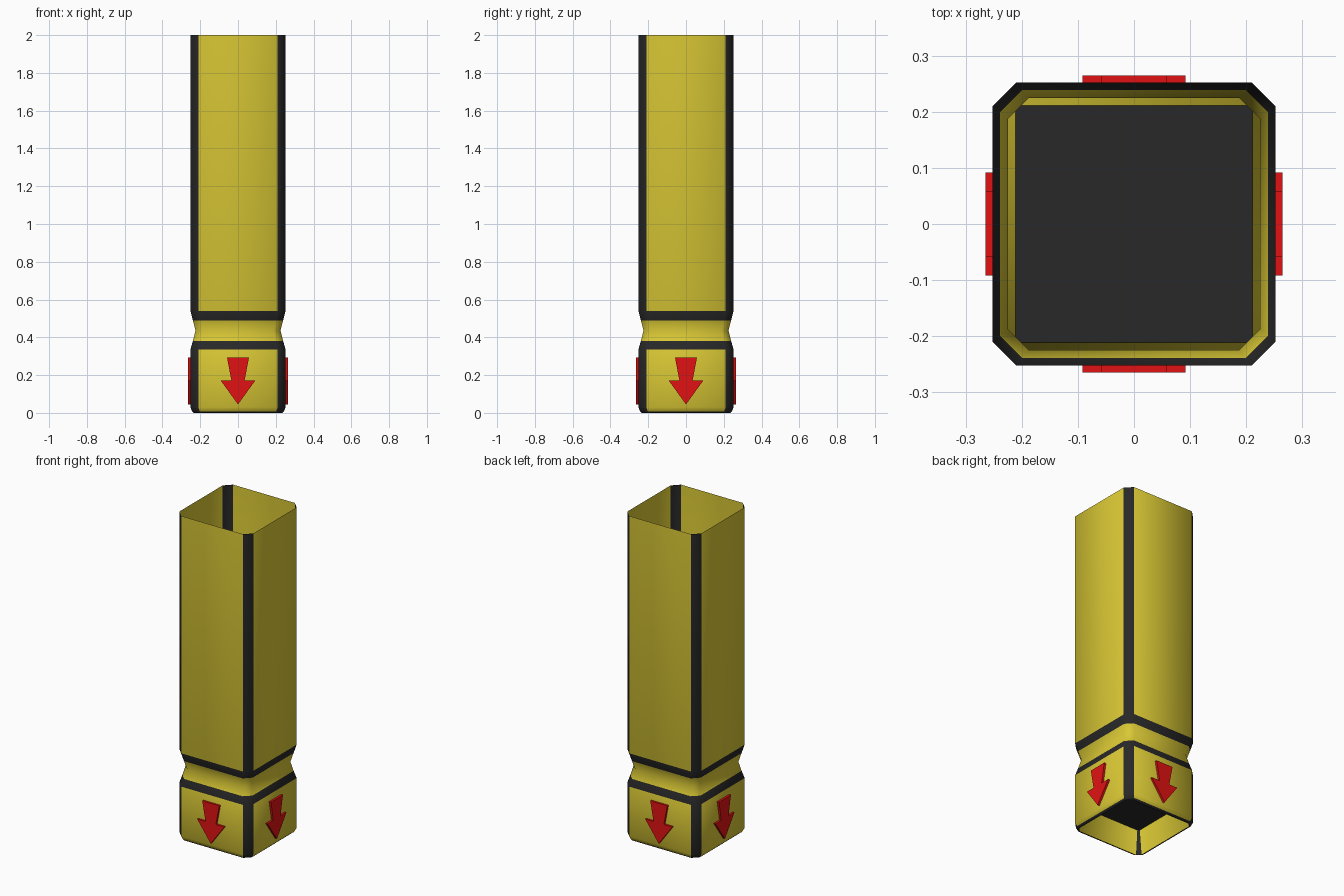
import bpy, bmesh, math
from mathutils import Matrix

if "Cube" in bpy.data.objects:
    bpy.data.objects.remove(bpy.data.objects["Cube"])


def material(name, rgb):
    m = bpy.data.materials.new(name)
    m.diffuse_color = (*rgb, 1.0)
    m.use_nodes = True
    m.node_tree.nodes["Principled BSDF"].inputs["Base Color"].default_value = m.diffuse_color
    return m


YELLOW = material("yellow", (0.70, 0.58, 0.035))
BLACK = material("black", (0.021, 0.021, 0.022))
RED = material("red", (0.75, 0.006, 0.006))


def finish(bm, name, mats, angle):
    me = bpy.data.meshes.new(name)
    bm.to_mesh(me)
    bm.free()
    for m in mats:
        me.materials.append(m)
    for p in me.polygons:
        p.use_smooth = True
    me.set_sharp_from_angle(angle=math.radians(angle))
    ob = bpy.data.objects.new(name, me)
    bpy.context.collection.objects.link(ob)
    return ob


def ring(bm, half, chamfer, z):
    """Square section with cut corners, counter-clockwise from above."""
    pts = []
    f = half - chamfer
    for k in range(4):
        c, s = [(1, 0), (0, 1), (-1, 0), (0, -1)][k]
        for x, y in ((half, -f), (half, f)):
            pts.append(bm.verts.new((x * c - y * s, x * s + y * c, z)))
    return pts


# Tube shell: (half width, corner cut, height, flat colour, corner colour of the strip below)
Y, B = 0, 1
profile = [
    (0.252, 0.042, 2.000, Y, B),   # long upper sleeve
    (0.252, 0.042, 0.540, B, B),   # upper black band
    (0.239, 0.040, 0.490, Y, Y),   # pinched waist
    (0.225, 0.0375, 0.437, Y, Y),
    (0.239, 0.040, 0.380, B, B),   # lower black band
    (0.252, 0.042, 0.335, Y, B),   # base block
    (0.252, 0.042, 0.030, Y, B),   # rounded lower edge
    (0.243, 0.040, 0.008, B, B),   # dark bottom rim
    (0.235, 0.035, 0.000, B, B),
    (0.228, 0.022, 0.000, Y, B),   # recess walls
    (0.211, 0.010, 0.150, B, B),   # recess ceiling
]
bm = bmesh.new()
rings = [ring(bm, h, c, z) for h, c, z, _, _ in profile]
for i in range(len(rings) - 1):
    up, lo = rings[i], rings[i + 1]
    for k in range(8):
        n = (k + 1) % 8
        face = bm.faces.new((lo[k], lo[n], up[n], up[k]))
        face.material_index = profile[i][3 + k % 2]
plate = bm.faces.new(rings[-1][::-1])
plate.material_index = B
finish(bm, "tube_shell", [YELLOW, BLACK], 50)

# Red arrows, one on each side of the base
half_outline = [(0.058, 0.293), (0.035, 0.172), (0.092, 0.172)]
outline = half_outline + [(0.0, 0.045)] + [(-x, z) for x, z in reversed(half_outline)]
for k, side in enumerate(("front", "right", "back", "left")):
    bm = bmesh.new()
    face = bm.faces.new([bm.verts.new((x, -0.251, z)) for x, z in outline])
    ext = bmesh.ops.extrude_face_region(bm, geom=[face])
    top = [v for v in ext["geom"] if isinstance(v, bmesh.types.BMVert)]
    bmesh.ops.translate(bm, verts=top, vec=(0, -0.014, 0))
    bmesh.ops.recalc_face_normals(bm, faces=bm.faces)
    bmesh.ops.transform(bm, matrix=Matrix.Rotation(k * math.pi / 2, 4, "Z"), verts=bm.verts)
    finish(bm, side + "_arrow", [RED], 30)
